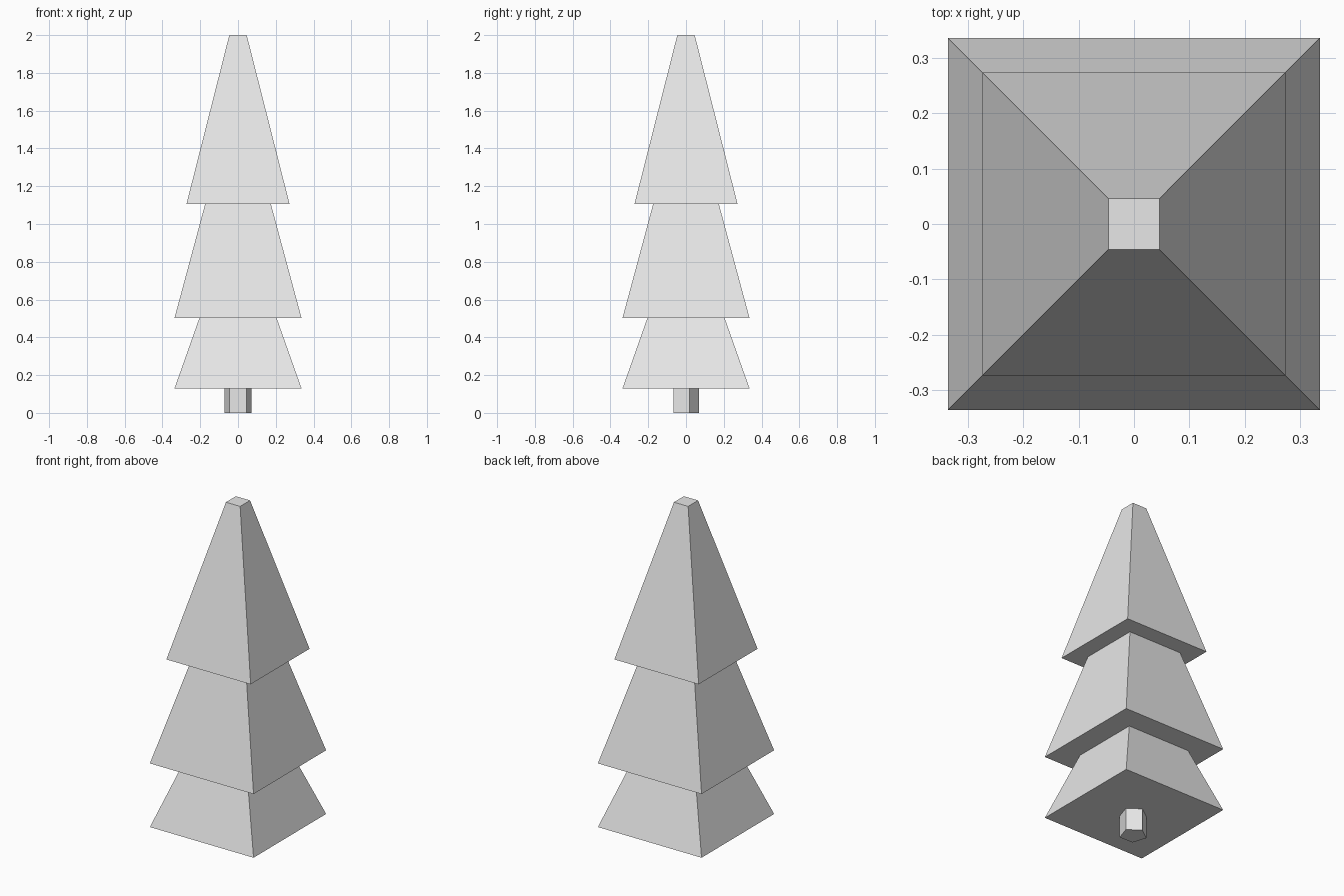
import bpy
import math

cube = bpy.data.objects.get("Cube")
if cube:
    bpy.data.objects.remove(cube, do_unlink=True)

# One plain grey for the whole tree
grey = bpy.data.materials.new("plain_grey")
grey.use_nodes = True
grey.diffuse_color = (0.8, 0.8, 0.8, 1)
grey.node_tree.nodes["Principled BSDF"].inputs["Base Color"].default_value = (0.8, 0.8, 0.8, 1)


def tapered_prism(name, sides, r_bottom, r_top, z_bottom, z_top, turn, y=0):
    """Flat-sided, capped prism standing between two heights."""
    bpy.ops.mesh.primitive_cone_add(
        vertices=sides, radius1=r_bottom, radius2=r_top, depth=z_top - z_bottom,
        location=(0, y, (z_bottom + z_top) / 2), rotation=(0, 0, turn))
    obj = bpy.context.object
    obj.name = name
    bpy.ops.object.transform_apply(location=True, rotation=True, scale=True)
    obj.data.materials.append(grey)
    return obj


# Five-sided trunk with a flat face to the front and a corner at the back
trunk = tapered_prism("trunk", 5, 0.0746, 0.0746, 0, 0.13, 0, y=-0.0055)
back = max(trunk.data.vertices, key=lambda v: math.hypot(v.co.x, v.co.y + 0.0055) * (v.co.y > 0.05))
assert back.co.y > 0.05

# Square foliage tiers: half width at bottom and top, then heights
tiers = {
    "lower_foliage": (0.336, 0.204, 0.13, 0.503),
    "middle_foliage": (0.336, 0.174, 0.503, 1.105),
    "upper_foliage": (0.273, 0.046, 1.105, 2.0),
}
for name, (bottom, top, z0, z1) in tiers.items():
    tapered_prism(name, 4, bottom * math.sqrt(2), top * math.sqrt(2), z0, z1, math.pi / 4)
